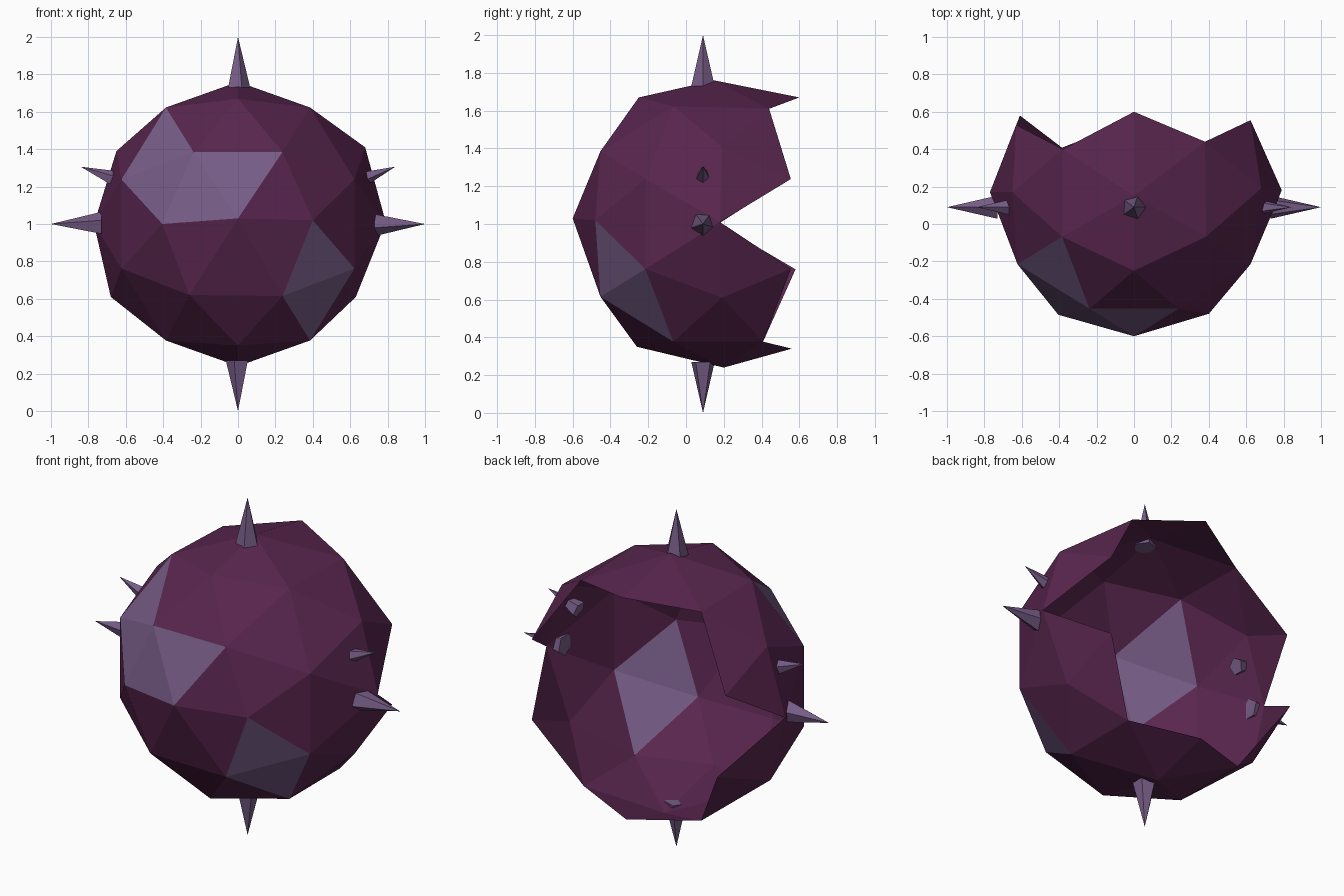
import bpy, bmesh
from math import radians
from mathutils import Vector, Matrix

cube = bpy.data.objects.get("Cube")
if cube:
    bpy.data.objects.remove(cube, do_unlink=True)


def make_material(name, rgb):
    mat = bpy.data.materials.new(name)
    mat.use_nodes = True
    mat.diffuse_color = (*rgb, 1)
    mat.node_tree.nodes["Principled BSDF"].inputs["Base Color"].default_value = (*rgb, 1)
    return mat


plum = make_material("plum", (0.098, 0.019, 0.076))
lilac = make_material("dusty lilac", (0.181, 0.107, 0.239))


def finish(bm, name, materials):
    mesh = bpy.data.meshes.new(name)
    bm.to_mesh(mesh)
    bm.free()
    for mat in materials:
        mesh.materials.append(mat)
    obj = bpy.data.objects.new(name, mesh)
    bpy.context.collection.objects.link(obj)
    return obj


# Faceted ball: an icosahedron split once and pushed out to a sphere
CENTRE, RADIUS = Vector((0, 0.17, 1)), 0.77
GOLDEN = (1 + 5 ** 0.5) / 2
bm = bmesh.new()
for a in (-1, 1):
    for b in (-GOLDEN, GOLDEN):
        for corner in ((a, b, 0), (0, a, b), (b, 0, a)):
            bm.verts.new(corner)
bmesh.ops.convex_hull(bm, input=bm.verts[:])
bmesh.ops.subdivide_edges(bm, edges=bm.edges[:], cuts=1, use_grid_fill=True)
for v in bm.verts:
    v.co.normalize()
bmesh.ops.recalc_face_normals(bm, faces=bm.faces[:])

# Lilac patches: the facets closest to these directions
patches = [(-1, -1, 1), (-.55, -.72, .27), (-.28, -.89, .17), (0, -.87, .33),
           (1, -1, -1), (.55, -.72, -.27)]
for d in patches:
    direction = Vector(d).normalized()
    max(bm.faces, key=lambda f: f.normal.dot(direction)).material_index = 1

# Jagged opening at the back
opening = [f for f in bm.faces if f.calc_center_median().y > 0.3]
bmesh.ops.delete(bm, geom=opening, context='FACES')

# Place the ball, then nudge some corners for an uneven, hewn look
for v in bm.verts:
    v.co = CENTRE + v.co * RADIUS
nudged = [(0, .6, 1.67), (.38, .44, 1.61), (-.38, .4, 1.61), (-.63, .53, 1.23),
          (-.61, .58, .76), (0, -.6, 1.03), (.4, -.48, 1.02), (-.68, .18, .61),
          (.63, .19, .61), (.68, .19, 1.41), (-.65, .17, 1.39), (.79, .18, 1.01),
          (0, .56, .34), (-.26, -.45, .62), (0, -.25, 1.67), (0, -.26, .35),
          (0, .15, 1.76), (0, .2, .24)]
for p in nudged:
    target = Vector(p)
    min(bm.verts, key=lambda v: (v.co - target).length).co = target
finish(bm, "hollow_shell", [plum, lilac])


# Five-sided spikes pointing out around the ball
def spike(name, angle, base, length, radius):
    bm = bmesh.new()
    bmesh.ops.create_cone(bm, cap_ends=True, segments=5, radius1=radius,
                          radius2=0, depth=length)
    bmesh.ops.remove_doubles(bm, verts=bm.verts[:], dist=0.0001)
    bmesh.ops.transform(bm, verts=bm.verts[:], matrix=(
        Matrix.Translation((0, 0.09, 1))
        @ Matrix.Rotation(radians(angle), 4, 'Y')
        @ Matrix.Translation((0, 0, base + length / 2))
        @ Matrix.Rotation(radians(-90), 4, 'Z')))
    bmesh.ops.recalc_face_normals(bm, faces=bm.faces[:])
    finish(bm, name, [lilac])


for name, angle in (("top", 0), ("left", 90), ("bottom", 180), ("right", -90)):
    spike(name + "_spike", angle, 0.73, 0.27, 0.065)
for name, angle in (("left", 70), ("right", -70)):
    spike("small_" + name + "_spike", angle, 0.68, 0.215, 0.05)
